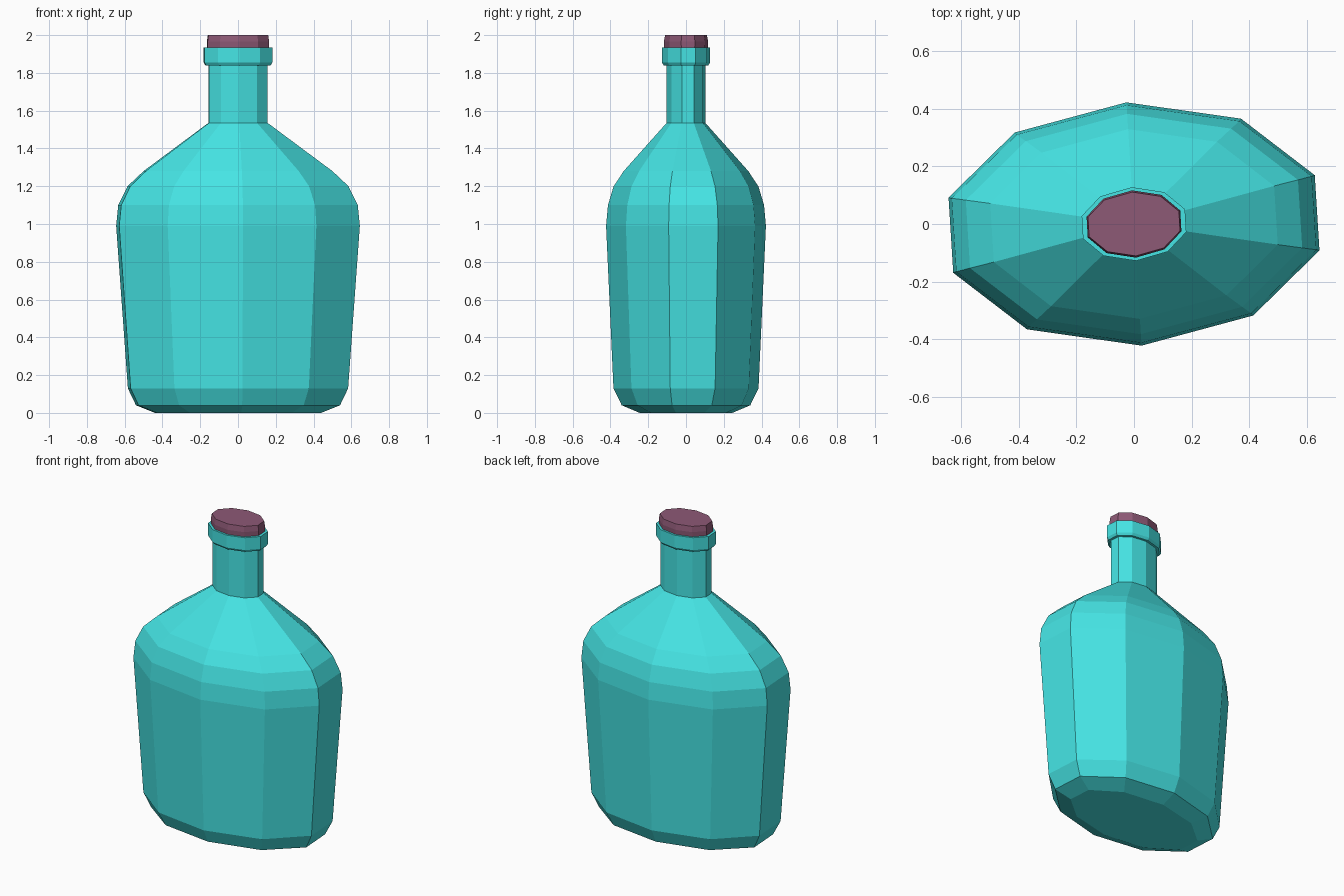
import bpy, bmesh
from math import cos, sin, pi

if "Cube" in bpy.data.objects:
    bpy.data.objects.remove(bpy.data.objects["Cube"])

SIDES = 10


def material(name, color):
    m = bpy.data.materials.new(name)
    m.diffuse_color = color
    m.use_nodes = True
    m.node_tree.nodes["Principled BSDF"].inputs["Base Color"].default_value = m.diffuse_color
    return m


def loft(name, profile, mat):
    """Stack skewed oval ten-sided rings given as (z, half width, half depth)."""
    bm = bmesh.new()
    rings = []
    for z, rx, ry in profile:
        ring = []
        for k in range(SIDES):
            c, s = cos(2 * pi * k / SIDES), sin(2 * pi * k / SIDES)
            ring.append(bm.verts.new((rx * (c + 0.282 * s), ry * (0.981 * s - 0.217 * c), z)))
        rings.append(ring)
    for a, b in zip(rings, rings[1:]):
        for k in range(SIDES):
            n = (k + 1) % SIDES
            bm.faces.new((a[k], a[n], b[n], b[k]))
    bm.faces.new(rings[0][::-1])
    bm.faces.new(rings[-1])
    me = bpy.data.meshes.new(name)
    bm.to_mesh(me)
    bm.free()
    ob = bpy.data.objects.new(name, me)
    bpy.context.collection.objects.link(ob)
    me.materials.append(mat)
    return ob


glass = material("teal_glass", (0.06, 0.78, 0.78, 1))
cork = material("dark_cork", (0.27, 0.10, 0.18, 1))

# Body, shoulders, neck and lip as one continuous profile
loft("bottle", [
    (0.0, 0.44, 0.245), (0.04, 0.54, 0.34), (0.13, 0.583, 0.384),
    (0.99, 0.645, 0.423), (1.10, 0.634, 0.413), (1.20, 0.585, 0.383),
    (1.28, 0.50, 0.33), (1.535, 0.157, 0.103), (1.84, 0.157, 0.103),
    (1.84, 0.173, 0.118), (1.855, 0.182, 0.128), (1.935, 0.182, 0.128),
], glass)

# Stopper
loft("stopper", [
    (1.93, 0.165, 0.115), (1.965, 0.165, 0.117), (2.0, 0.16, 0.111),
], cork)
